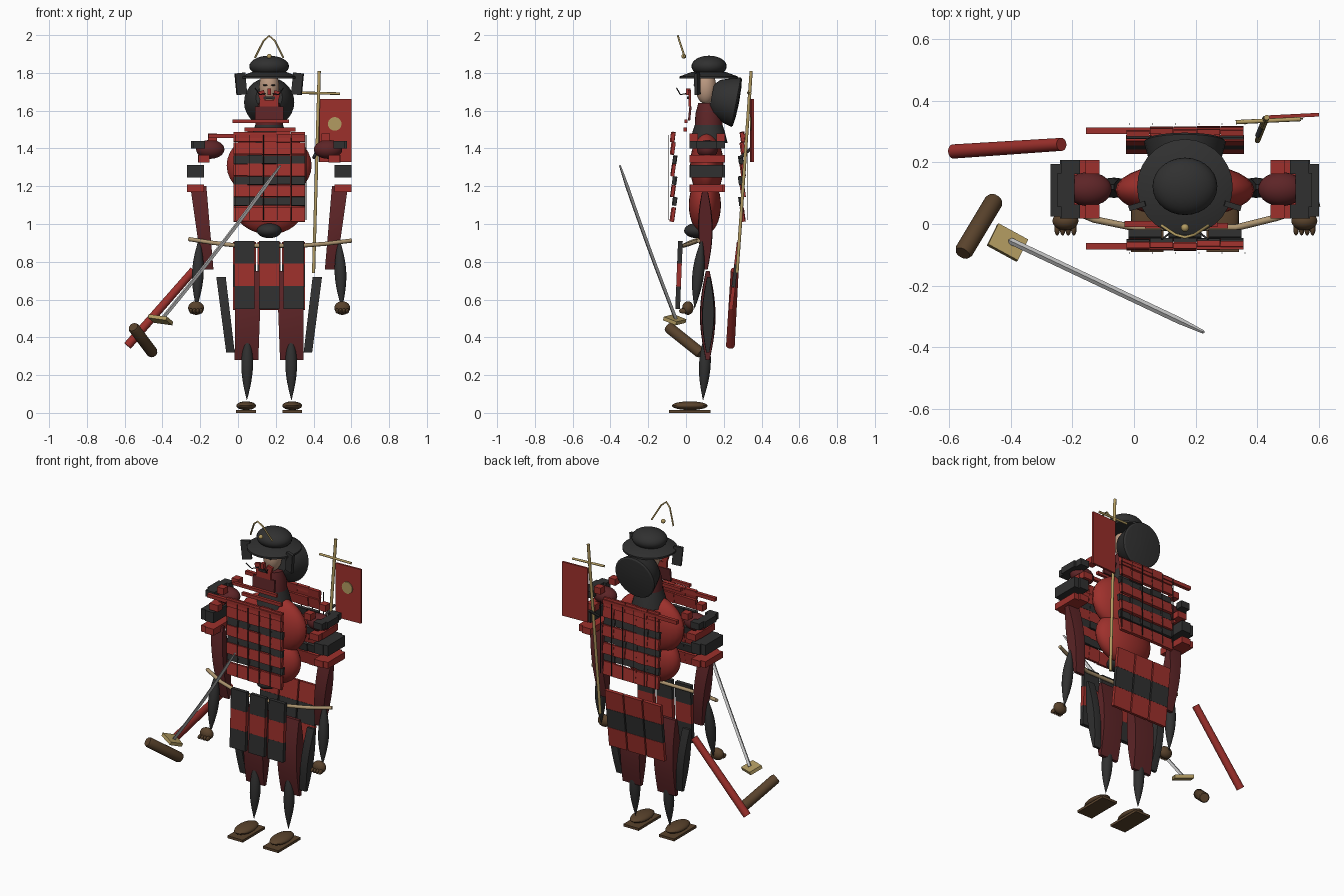
import bpy, bmesh, math, random
from mathutils import Vector, Matrix

if "Cube" in bpy.data.objects:
    bpy.data.objects.remove(bpy.data.objects["Cube"])

random.seed(4)
CX = 0.165  # centre line of the figure


def mat(name, r, g, b):
    m = bpy.data.materials.new(name)
    m.diffuse_color = (r, g, b, 1)
    m.use_nodes = True
    m.node_tree.nodes["Principled BSDF"].inputs["Base Color"].default_value = m.diffuse_color
    return m


RED = mat("red", .34, .03, .025)
MAROON = mat("maroon", .11, .018, .02)
DARK = mat("dark", .03, .03, .03)
GOLD = mat("gold", .45, .33, .12)
TAN = mat("tan", .42, .3, .16)
BROWN = mat("brown", .1, .055, .025)
SKIN = mat("skin", .5, .32, .22)
STEEL = mat("steel", .65, .65, .67)


def finish(name, bm, m, smooth=True):
    bmesh.ops.recalc_face_normals(bm, faces=bm.faces)
    me = bpy.data.meshes.new(name)
    bm.to_mesh(me)
    bm.free()
    ob = bpy.data.objects.new(name, me)
    bpy.context.collection.objects.link(ob)
    me.materials.append(m)
    if smooth:
        bpy.context.view_layer.objects.active = ob
        ob.select_set(True)
        bpy.ops.object.shade_smooth_by_angle()
        ob.select_set(False)
    return ob


def ball(name, c, r, m):
    bm = bmesh.new()
    bmesh.ops.create_uvsphere(bm, u_segments=28, v_segments=16, radius=1,
                              matrix=Matrix.Translation(c) @ Matrix.Diagonal((*r, 1)))
    return finish(name, bm, m)


def box(name, c, s, m, rx=0, ry=0, rz=0):
    bm = bmesh.new()
    rot = Matrix.Rotation(rz, 4, 'Z') @ Matrix.Rotation(ry, 4, 'Y') @ Matrix.Rotation(rx, 4, 'X')
    bmesh.ops.create_cube(bm, size=1, matrix=Matrix.Translation(c) @ rot @ Matrix.Diagonal((*s, 1)))
    return finish(name, bm, m, False)


def lathe(name, a, b, prof, m, seg=28):
    """Surface of revolution along a-b; prof holds (fraction, radius)."""
    a, b = Vector(a), Vector(b)
    q = (b - a).to_track_quat('Z', 'Y')
    bm = bmesh.new()
    rings = [[bm.verts.new(a.lerp(b, t) + q @ Vector((r * math.cos(i * math.tau / seg), r * math.sin(i * math.tau / seg), 0)))
              for i in range(seg)] for t, r in prof]
    for p, n in zip(rings, rings[1:]):
        for i in range(seg):
            bm.faces.new((p[i], p[i - 1], n[i - 1], n[i]))
    bm.faces.new(rings[0])
    bm.faces.new(rings[-1])
    return finish(name, bm, m)


def rod(name, pts, r, m):
    cu = bpy.data.curves.new(name, 'CURVE')
    cu.dimensions, cu.bevel_depth, cu.use_fill_caps, cu.bevel_resolution = '3D', r, True, 2
    sp = cu.splines.new('POLY')
    sp.points.add(len(pts) - 1)
    for p, co in zip(sp.points, pts):
        p.co = (*co, 1)
    cu.materials.append(m)
    ob = bpy.data.objects.new(name, cu)
    bpy.context.collection.objects.link(ob)
    return ob


def lens(name, top, bot, w0, w1, thick, m):
    """Cloth panel: straight sides from the front, lens shaped from the side."""
    bm = bmesh.new()
    top, bot, n, rows = Vector(top), Vector(bot), 10, []
    for i in range(n + 1):
        t = i / n
        c, w = top.lerp(bot, t), w0 + (w1 - w0) * t
        d = thick / 2 * math.sin(math.pi * (.08 + .84 * t))
        rows.append([bm.verts.new(c + Vector((sx * w / 2, sy * d, 0)))
                     for sx, sy in ((-1, -1), (0, -1.1), (1, -1), (1, 1), (0, 1.1), (-1, 1))])
    for p, q in zip(rows, rows[1:]):
        for i in range(6):
            bm.faces.new((p[i], p[i - 1], q[i - 1], q[i]))
    bm.faces.new(rows[0])
    bm.faces.new(rows[-1])
    return finish(name, bm, m)


SPINDLE = [(i / 12, max(.002, math.sin(math.pi * i / 12))) for i in range(13)]

# Limbs, mirrored about the centre line
for s, side in ((-1, "right"), (1, "left")):
    X = lambda d: CX + s * d
    box(side + "_sandal", (X(.122), .02, .008), (.105, .22, .015), BROWN)
    ball(side + "_foot", (X(.122), .02, .038), (.052, .095, .023), BROWN)
    lathe(side + "_shin", (X(.118), .09, .065), (X(.115), .11, .45), [(t, r * .031) for t, r in SPINDLE], DARK)
    lens(side + "_trouser", (X(.11), .115, .75), (X(.12), .115, .28), .14, .125, .075, MAROON)
    lens(side + "_thigh_guard", (X(.255), .12, .72), (X(.205), .115, .32), .05, .045, .06, DARK)
    lens(side + "_sleeve", (X(.375), .1, 1.2), (X(.325), .105, .76), .085, .06, .07, MAROON)
    lathe(side + "_forearm", (X(.37), .085, .93), (X(.385), .045, .55), [(t, r * .031) for t, r in SPINDLE], DARK)
    ball(side + "_hand", (X(.387), .01, .555), (.042, .03, .036), BROWN)
    for i in range(4):
        ball(side + "_finger", (X(.36 + i * .018), -.015, .54), (.009, .022, .014), BROWN)
    ball(side + "_shoulder", (X(.312), .113, 1.395), (.075, .055, .05), MAROON)
    # Layered shoulder guard
    for z, d, w, m in ((1.46, .3, .045, RED), (1.42, .37, .08, DARK), (1.345, .345, .06, RED),
                       (1.28, .375, .115, DARK), (1.19, .375, .115, RED)):
        h = .065 if z == 1.28 else .04
        for y in (.04, .185):
            box(side + "_shoulder_lame", (X(d), y, z), (min(w, .06), .045, h), m)
        if z < 1.45:
            box(side + "_shoulder_plate", (X(d + .015), .11, z), (w - .025, .17 if z < 1.3 else .11, h), m)
    # Face-side helmet flaps
    box(side + "_helmet_flap", (X(.15), .06, 1.742), (.055, .018, .115), DARK, 0, s * .1, s * -.3)
    rod(side + "_whisker", [(X(.02), .0, 1.69), (X(.05), -.03, 1.685), (X(.075), -.05, 1.72)], .003, DARK)
    ball(side + "_eye", (X(.022), .046, 1.735), (.012, .007, .004), DARK)

# Torso
ball("chest", (CX, .11, 1.31), (.225, .088, .18), RED)
ball("belly", (CX, .1, 1.1), (.19, .085, .155), RED)
ball("pelvis", (CX, .06, .965), (.065, .07, .04), DARK)

# Front and back cuirass: rows of lames split into small scales
for name, y, sg in (("front", -.06, -1), ("back", .29, 1)):
    for z, h, m in ((1.46, .05, RED), (1.4, .06, RED), (1.34, .04, DARK), (1.285, .06, RED), (1.23, .04, DARK),
                    (1.175, .06, RED), (1.12, .04, DARK), (1.05, .07, RED)):
        yy = y + (0 if m == DARK else sg * .01)
        for i in range(5):
            box(name + "_lame", (CX - .152 + i * .076, yy + random.uniform(-.004, .004), z),
                (.075, .018, h + random.uniform(0, .008)), m, sg * .14)
    box(name + "_top_bar", (.1, y + sg * .012, 1.465), (.51, .022, .022), RED)
    for i in range(6):
        rod(name + "_lace", [(CX - .18 + i * .075, y + sg * .034, z) for z in (1.02, 1.47)], .002, DARK)

# Skirt panels of three bands each
for i in range(3):
    x = CX + (i - 1) * .13
    for j in range(3):
        z = .85 - j * .12
        box("front_skirt_band", (x, -.032 - j * .005, z), (.107, .025, .12), (DARK, RED, DARK)[j], -.04)
        box("back_skirt_band", (x, .272 - j * .014, z - .005), (.122, .02, .12), (RED, DARK, RED)[j], -.12)

rod("belt", [(-.26, .07, .92), (-.13, .015, .9), (0, -.012, .885), (.33, -.012, .885), (.46, .02, .895), (.6, .067, .912)],
    .011, TAN)

# Collar, throat guard and face
lathe("neck_ring", (CX, .12, 1.43), (CX, .12, 1.55), [(0, .1), (.5, .085), (1, .065)], DARK)
lathe("throat", (CX, .12, 1.5), (CX, .12, 1.64), [(0, .075), (.6, .07), (1, .055)], MAROON)
box("collar_bar", (.12, 0, 1.545), (.3, .018, .018), RED)
box("collar_bar_low", (.17, -.005, 1.5), (.27, .018, .02), RED)
box("throat_plate", (CX, .02, 1.585), (.15, .012, .075), MAROON, -.1)
ball("head", (CX, .105, 1.725), (.053, .055, .09), SKIN)
box("mask_chin", (CX, .02, 1.64), (.1, .015, .035), RED)
for s in (-1, 1):
    box("mask_cheek", (CX + s * .038, .02, 1.68), (.035, .015, .05), RED, 0, s * .3)
box("mask_nose", (CX, .012, 1.7), (.02, .025, .035), RED)
box("mask_mouth", (CX, .012, 1.668), (.06, .012, .012), DARK)

# Helmet
lathe("helmet_brim", (CX, .12, 1.77), (CX, .12, 1.805), [(0, .155), (.3, .155), (1, .09)], DARK)
ball("helmet_dome", (CX, .122, 1.835), (.105, .093, .056), DARK)
lathe("neck_guard", (CX, .135, 1.67), (CX, .275, 1.643),
      [(0, .07), (.2, .1), (.6, .12), (.93, .133), (.98, .125), (1.02, .08), (1.04, .01)], DARK)
rod("crest", [(.09, -.005, 1.88), (.115, -.022, 1.93), (.135, -.035, 1.97), (CX, -.043, 1.996),
              (.195, -.035, 1.97), (.215, -.022, 1.93), (.24, -.005, 1.88)], .005, GOLD)
ball("crest_knob", (CX, -.012, 1.888), (.013, .013, .013), GOLD)

# Back banner
rod("banner_pole", [(.4, .27, .74), (.43, .345, 1.81)], .009, GOLD)
rod("banner_bar", [(.33, .33, 1.695), (.54, .34, 1.69)], .007, GOLD)
rod("banner_bracket", [(.4, .285, 1.35), (.425, .345, 1.4)], .008, DARK)
box("banner_cloth", (.515, .35, 1.495), (.17, .012, .335), RED, 0, 0, .05)
lathe("banner_disc", (.512, .338, 1.53), (.512, .344, 1.53), [(0, .036), (1, .036)], GOLD)

# Scabbard
lathe("scabbard", (-.235, .258, .755), (-.585, .235, .355), [(0, .021), (1, .023)], RED)

# Drawn sword: blade, guard and grip
a, b = Vector((-.4, -.055, .5)), Vector((.225, -.35, 1.31))
bm = bmesh.new()
q = (b - a).to_track_quat('Z', 'Y')
rings = []
for i in range(9):
    t = i / 8
    c = a.lerp(b, t) + Vector((0, 0, -.015 * math.sin(math.pi * t)))
    k = 1 if i < 8 else .5
    rings.append([bm.verts.new(c + q @ Vector((x * k, y * k, 0)))
                  for x, y in ((-.011, 0), (0, .011), (.011, 0), (0, -.011))])
for p, n in zip(rings, rings[1:]):
    for i in range(4):
        bm.faces.new((p[i], p[i - 1], n[i - 1], n[i]))
bm.faces.new(rings[0])
bm.faces.new(rings[-1])
finish("blade", bm, STEEL, False)
box("sword_guard", (-.41, -.06, .493), (.11, .08, .02), GOLD, -.35, .12, -.5)
lathe("sword_grip", (-.555, -.095, .455), (-.45, .08, .315), [(0, .025), (.05, .03), (.95, .03), (1, .025)], BROWN)
